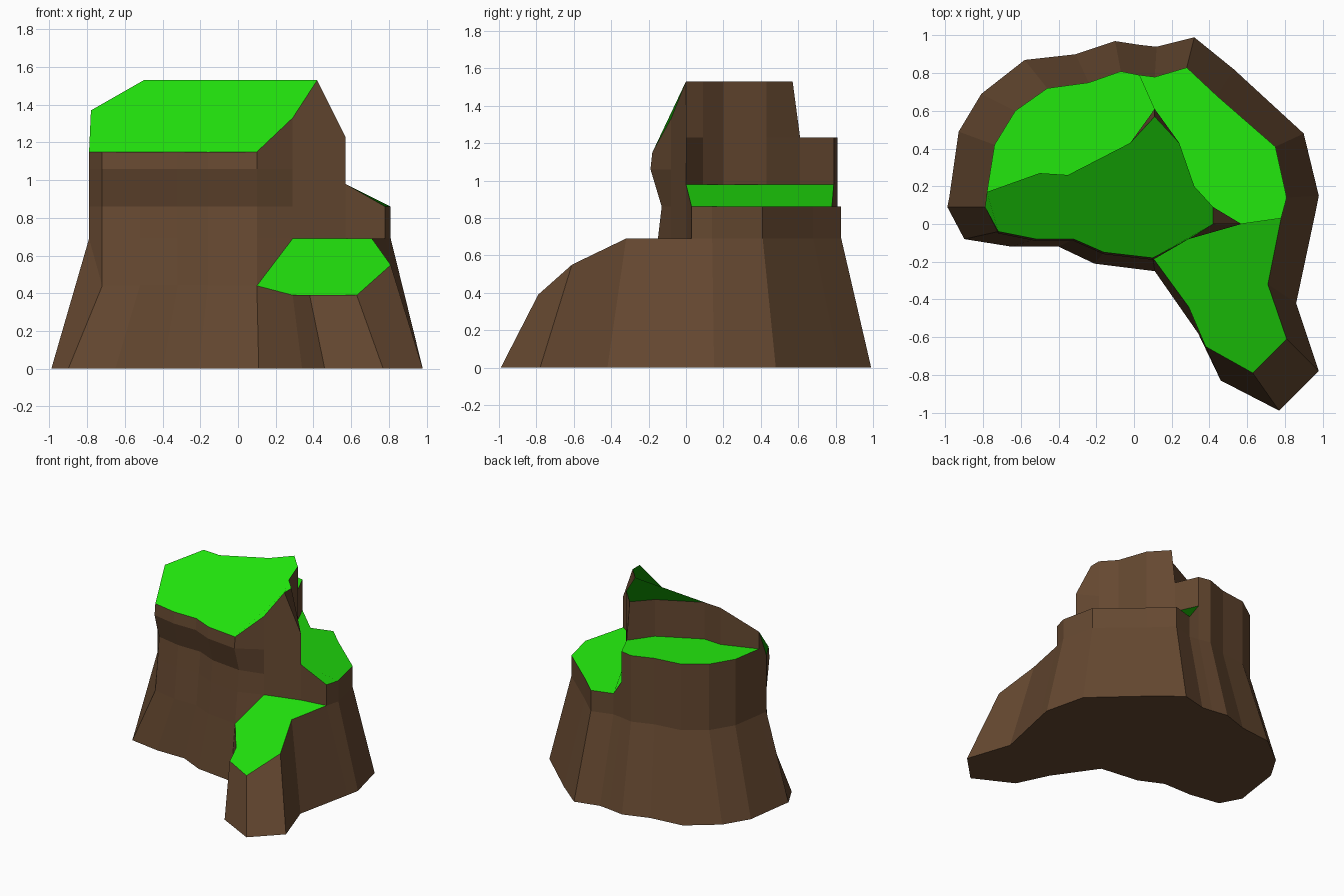
import bpy
import bmesh
from mathutils import Vector

default_cube = bpy.data.objects.get("Cube")
if default_cube:
    bpy.data.objects.remove(default_cube, do_unlink=True)


def make_material(name, colour):
    material = bpy.data.materials.new(name)
    material.use_nodes = True
    material.diffuse_color = colour
    material.node_tree.nodes["Principled BSDF"].inputs["Base Color"].default_value = colour
    return material


rock = make_material("brown_rock", (.13, .065, .03, 1))
grass = make_material("green_grass", (.016, .8, .004, 1))


def at(points, z):
    """Place a plan outline at one height."""
    return [(p[0], p[1], z) for p in points]


def strip(lower, upper):
    """Wall panels between two rows running left to right as seen from outside."""
    return [[lower[i], lower[i + 1], upper[i + 1], upper[i]] for i in range(len(lower) - 1)]


def build(name, polygons, material):
    mesh = bpy.data.meshes.new(name)
    bm = bmesh.new()
    shared = {}
    for polygon in polygons:
        corners = []
        for point in polygon:
            key = tuple(round(c, 4) for c in point)
            if key not in shared:
                shared[key] = bm.verts.new(Vector(key))
            if shared[key] not in corners:
                corners.append(shared[key])
        if len(corners) > 2:
            bm.faces.new(corners)
    bm.to_mesh(mesh)
    bm.free()
    mesh.materials.append(material)
    part = bpy.data.objects.new(name, mesh)
    bpy.context.collection.objects.link(part)
    return part


# Key heights
SHOULDER, LOW, INNER, HIGH, PEAK = .69, .86, .98, 1.23, 1.53
TOE, LIP = .44, 1.15

# Plan outlines, all running counter-clockwise
west = (-.79, .09)
west_back = (-.78, .17)
front_rim = [(-.72, -.04), (-.52, -.08), (-.32, -.08), (-.16, -.15), (.1, -.18)]
front_corner = (.29, -.08)
buttress = (.57, 0)
east_corner = (.78, .03)
east_rim = [(.81, .14), (.75, .41), (.44, .68), (.28, .83), (.11, .78)]
step = (.03, .79)
back_rim = [(-.07, .81), (-.24, .75), (-.46, .72), (-.63, .6), (-.74, .42)]
spur_rim = [(.29, -.44, .39), (.38, -.65, .39), (.63, -.79, .39),
            (.81, -.61, .55), (.71, -.32, SHOULDER)]

# Flared skirt from the ground to the shoulder
ground = at([(-.99, .09),
             (-.9, -.08), (-.65, -.12), (-.4, -.12), (-.21, -.21), (.11, -.25),
             (.34, -.58), (.46, -.83), (.77, -.99), (.98, -.78), (.86, -.42),
             (.96, .05), (.98, .15), (.9, .48), (.53, .82), (.32, .99), (.12, .94),
             (.03, .95), (-.1, .97), (-.31, .9), (-.58, .87), (-.81, .69), (-.93, .49),
             (-.98, .14)], 0)
shoulder = (at([west], SHOULDER) + at(front_rim, TOE) + spur_rim
            + at([east_corner] + east_rim + [step] + back_rim + [west_back], SHOULDER))
build("flared_skirt",
      strip(ground + ground[:1], shoulder + shoulder[:1]) + [ground[::-1]], rock)

# Front cliff with a shallow recess under the lip
rows = []
for z, inset in ((TOE, 0), (SHOULDER, .03), (LOW, .05), (1.06, -.01), (LIP, 0)):
    side = max(z, SHOULDER)
    middle = [(x, y + inset, z) for x, y in front_rim]
    rows.append(at([west], side) + middle + at([front_corner], side))
rows[-1][-1] = (*front_corner, 1.33)
cliff = [panel for low, high in zip(rows, rows[1:]) for panel in strip(low, high)]
summit_front = (.42, 0, PEAK)
cliff.append(at([front_corner, buttress], SHOULDER)
             + [(*buttress, INNER), (*buttress, HIGH), summit_front, rows[-1][-1]])
cliff.append(at([buttress, east_corner], SHOULDER)
             + [(*east_corner, LOW), (*buttress, INNER)])
build("front_cliff", cliff, rock)

# Tower wall rising behind the ledges
tower_east = [buttress, (.42, .09), (.32, .2), (.24, .43), (.11, .61)]
tower_back = [(-.02, .43), (-.35, .26), (-.5, .27), west_back]
summit_back = at(tower_east[1:4] + [(.11, .57)] + tower_back[:3], PEAK) + [(*west_back, 1.37)]
tower = strip(at(tower_east + [step], INNER), at(tower_east + [step], HIGH))
tower += strip(at(tower_east + tower_back, HIGH), [summit_front] + summit_back)
build("tower_wall", tower, rock)

# Outer walls under the two ledges
low_edge = at([east_corner] + east_rim, LOW) + [(*step, INNER)]
outer = strip(at([east_corner] + east_rim + [step], SHOULDER), low_edge)
back_edge = [step] + back_rim
outer += strip(at(back_edge, SHOULDER), at(back_edge, HIGH))
outer.append(at([back_rim[-1], west_back, west], SHOULDER)
             + [(*west, LIP), (*west_back, 1.37), (*west_back, HIGH), (*back_rim[-1], HIGH)])
build("outer_walls", outer, rock)

# Grass tops
build("summit_grass", [rows[-1] + [summit_front] + summit_back], grass)
build("upper_ledge_grass",
      [at(back_edge + tower_back[::-1] + tower_east[-1:], HIGH)], grass)
build("lower_ledge_grass", [low_edge + at(tower_east[::-1], INNER)], grass)
build("spur_grass", [[rows[0][-2]] + spur_rim
                     + at([east_corner, buttress, front_corner], SHOULDER)], grass)
